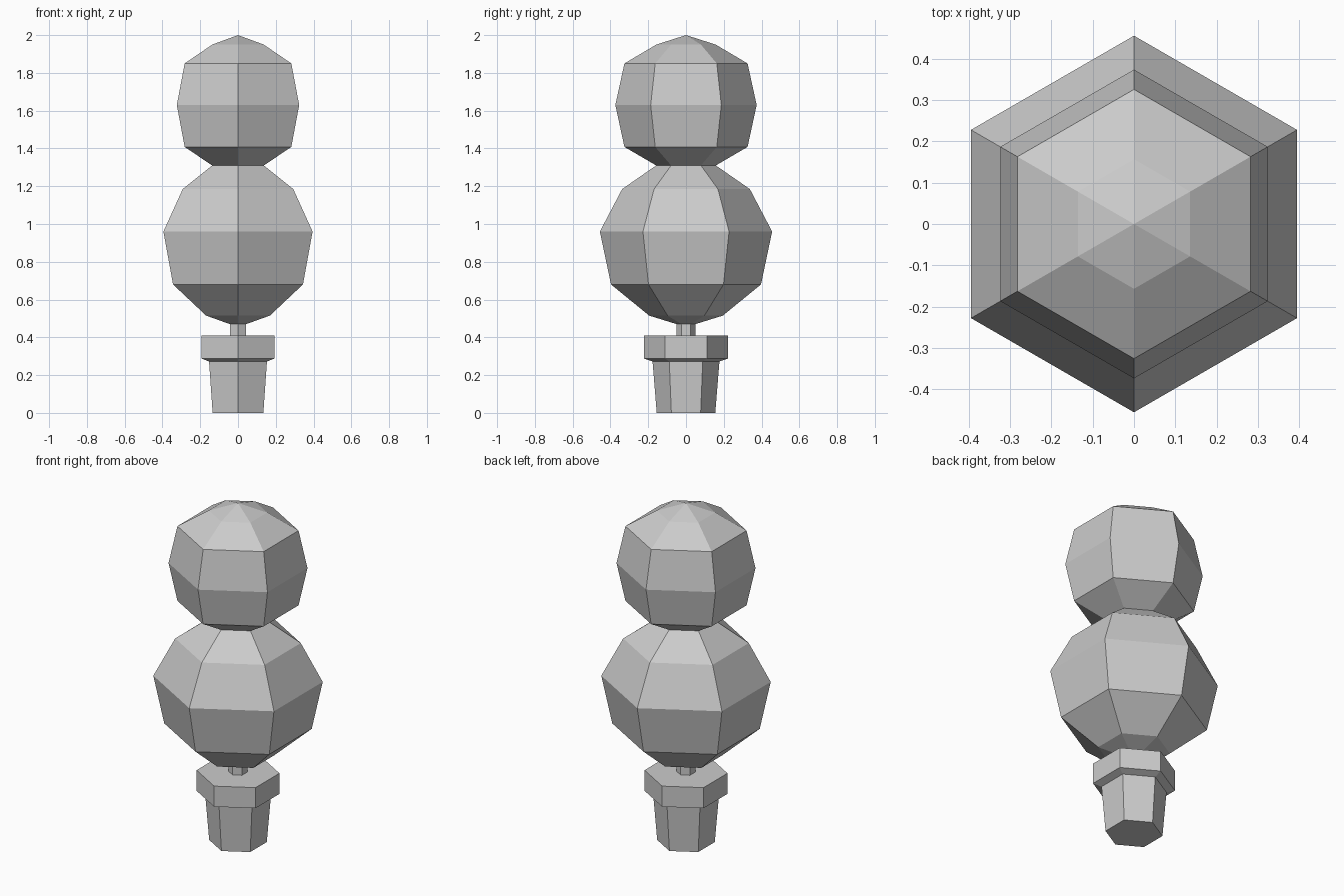
import bpy, bmesh
from math import sin, cos, pi

if "Cube" in bpy.data.objects:
    bpy.data.objects.remove(bpy.data.objects["Cube"])

SIDES = 6


def lathe(name, profile, cap_bottom=False):
    """Turn a (radius, height) profile into a six-sided part with corners on +y and -y."""
    bm = bmesh.new()
    rings = []
    for r, z in profile:
        if r == 0:
            rings.append([bm.verts.new((0, 0, z))] * SIDES)
        else:
            rings.append([bm.verts.new((r * cos(a), r * sin(a), z))
                          for a in (pi / 2 + 2 * pi * i / SIDES for i in range(SIDES))])
    for low, high in zip(rings, rings[1:]):
        for i in range(SIDES):
            j = (i + 1) % SIDES
            corners = [low[i], low[j], high[j], high[i]]
            bm.faces.new(list(dict.fromkeys(corners)))
    if cap_bottom:
        bm.faces.new(rings[0][::-1])
    mesh = bpy.data.meshes.new(name)
    bm.to_mesh(mesh)
    bm.free()
    obj = bpy.data.objects.new(name, mesh)
    bpy.context.collection.objects.link(obj)
    return obj


# Tapered pot with a wider rim, its flat top running in to the trunk
lathe("pot", [(0.155, 0), (0.177, 0.272), (0.223, 0.288), (0.223, 0.41), (0.05, 0.41)],
      cap_bottom=True)

# Short stem between pot and foliage
lathe("trunk", [(0.05, 0.41), (0.05, 0.47)])

# Large lower foliage ball
lathe("lower_foliage", [(0.05, 0.47), (0.195, 0.515), (0.397, 0.68), (0.456, 0.96),
                        (0.338, 1.185), (0.158, 1.31)])

# Smaller upper foliage ball, closed to a point
lathe("upper_foliage", [(0.158, 1.31), (0.326, 1.408), (0.374, 1.63), (0.326, 1.85),
                        (0.157, 1.95), (0, 2.0)])
